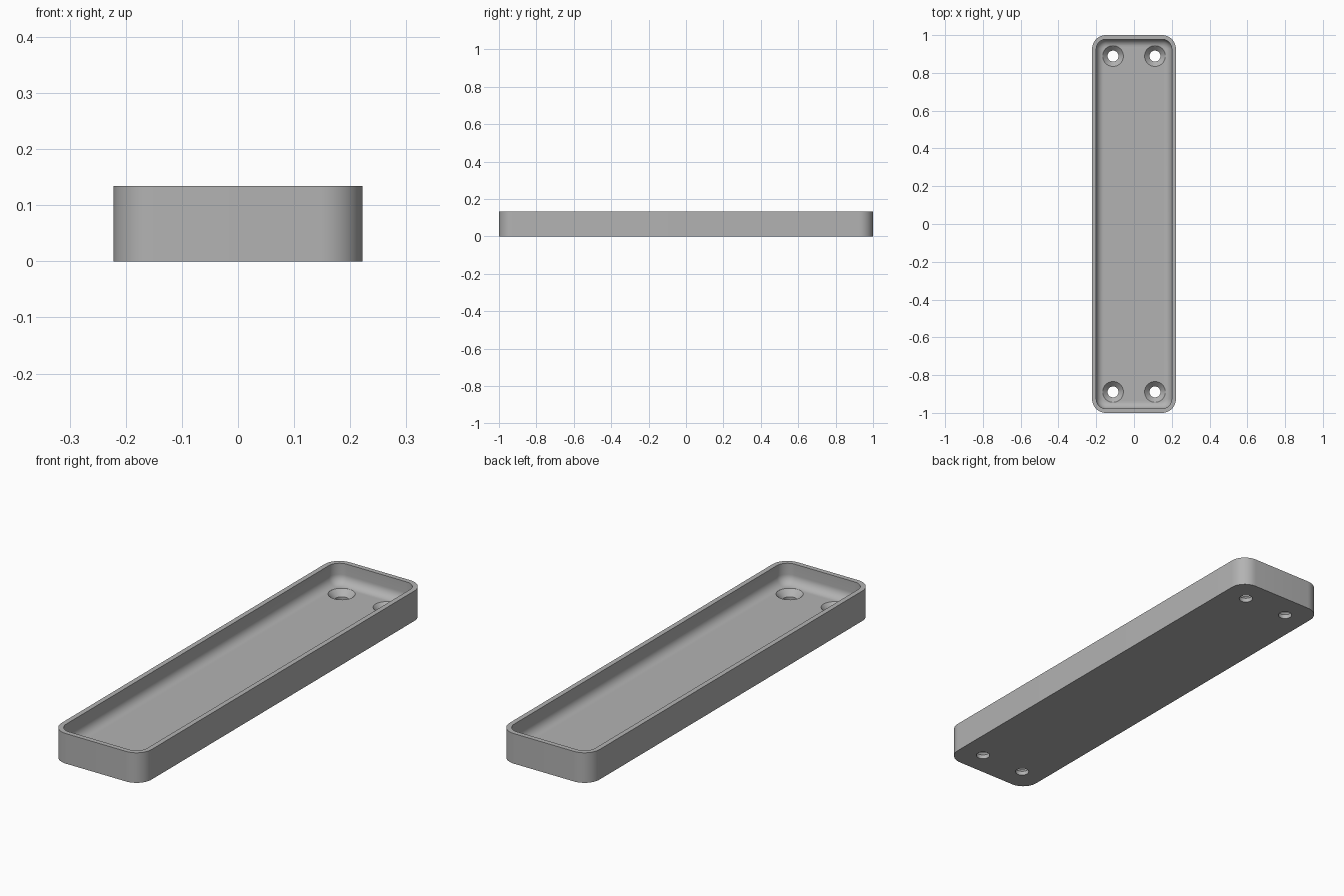
import bpy, bmesh
from math import sin, cos, pi, radians

if "Cube" in bpy.data.objects:
    bpy.data.objects.remove(bpy.data.objects["Cube"])

HALF_X, HALF_Y, HEIGHT = 0.222, 1.0, 0.134
CORNER, WALL, FLOOR, FILLET = 0.074, 0.022, 0.045, 0.04
HOLE_X, HOLE_Y, HOLE_R, SINK_R = 0.111, 0.889, 0.029, 0.055

grey = bpy.data.materials.new("grey")
grey.use_nodes = True
colour = (0.45, 0.45, 0.45, 1)
grey.diffuse_color = colour
grey.node_tree.nodes["Principled BSDF"].inputs["Base Color"].default_value = colour


def finish(bm, name):
    bmesh.ops.recalc_face_normals(bm, faces=bm.faces)
    mesh = bpy.data.meshes.new(name)
    bm.to_mesh(mesh)
    bm.free()
    mesh.materials.append(grey)
    obj = bpy.data.objects.new(name, mesh)
    bpy.context.collection.objects.link(obj)
    return obj


def loft(bm, rings):
    """Skin a stack of equal rings and cap both ends."""
    rings = [[bm.verts.new(p) for p in ring] for ring in rings]
    for a, b in zip(rings, rings[1:]):
        for i in range(len(a)):
            j = (i + 1) % len(a)
            bm.faces.new((a[i], a[j], b[j], b[i]))
    bm.faces.new(rings[0])
    bm.faces.new(rings[-1])


def rounded_ring(inset, z, steps=12):
    r = CORNER - inset
    points = []
    for k, (sx, sy) in enumerate([(1, 1), (-1, 1), (-1, -1), (1, -1)]):
        for i in range(steps + 1):
            a = (k + i / steps) * pi / 2
            points.append((sx * (HALF_X - CORNER) + r * cos(a),
                           sy * (HALF_Y - CORNER) + r * sin(a), z))
    return points


def circle(x, y, r, z, n=48):
    return [(x + r * cos(2 * pi * i / n), y + r * sin(2 * pi * i / n), z) for i in range(n)]


# Tray: outer wall, rim, inner wall, and a rounded cove down to the floor
sections = [(0, 0), (0, HEIGHT), (WALL, HEIGHT)]
for i in range(11):
    a = i / 10 * pi / 2
    sections.append((WALL + FILLET * (1 - cos(a)), FLOOR + FILLET * (1 - sin(a))))
bm = bmesh.new()
loft(bm, [rounded_ring(*s) for s in sections])
tray = finish(bm, "tray")

# Countersunk screw holes in the four corners
bm = bmesh.new()
sink_depth = SINK_R - HOLE_R
profile = [(HOLE_R, -0.05), (HOLE_R, FLOOR - sink_depth), (SINK_R, FLOOR), (SINK_R, HEIGHT)]
for x in (-HOLE_X, HOLE_X):
    for y in (-HOLE_Y, HOLE_Y):
        loft(bm, [circle(x, y, r, z) for r, z in profile])
cutter = finish(bm, "screw_hole_cutter")
cutter.hide_render = True

cut = tray.modifiers.new("screw_holes", "BOOLEAN")
cut.operation = "DIFFERENCE"
cut.solver = "EXACT"
cut.object = cutter
bpy.ops.object.select_all(action="DESELECT")
tray.select_set(True)
bpy.context.view_layer.objects.active = tray
bpy.ops.object.modifier_apply(modifier=cut.name)
bpy.data.objects.remove(cutter)
bpy.ops.object.shade_smooth_by_angle(angle=radians(30))
